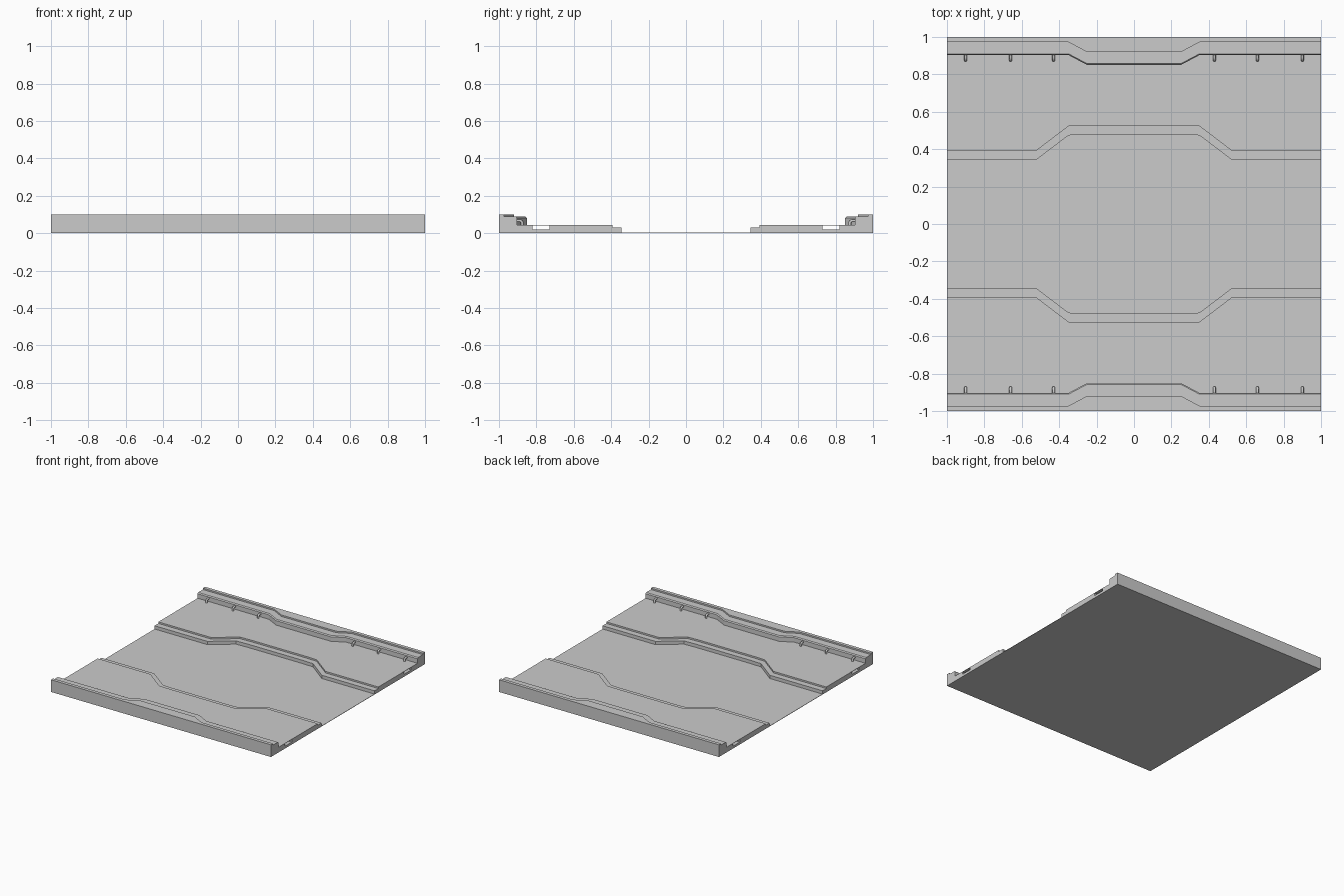
import bpy, bmesh

if "Cube" in bpy.data.objects:
    bpy.data.objects.remove(bpy.data.objects["Cube"])

# Plan offset along x: 0 outside |x| > outer, full amount inside |x| < inner
def offset(x, inner, outer, amount):
    t = (outer - abs(x)) / (outer - inner)
    return amount * max(0.0, min(1.0, t))

# Half cross-section (y, z) from the low centre floor to the outer wall
def half_section(x):
    s = offset(x, 0.345, 0.52, 0.133)
    w = offset(x, 0.25, 0.35, -0.053)
    return [(0.345 + s, 0.003), (0.345 + s, 0.03), (0.394 + s, 0.03),
            (0.394 + s, 0.043), (0.903 + w, 0.043), (0.903 + w, 0.08),
            (0.91 + w, 0.088), (0.972 + w, 0.088), (0.972 + w, 0.1),
            (1.0, 0.1), (1.0, 0.0)]

# Floor tile: stepped floor and kerb walls lofted along x
bm = bmesh.new()
rings = []
for x in (-1, -0.52, -0.345, -0.35, -0.25, 0.25, 0.35, 0.345, 0.52, 1):
    if abs(x) == 0.345:
        continue
    half = half_section(x)
    section = half + [(-y, z) for y, z in reversed(half)]
    rings.append([bm.verts.new((x, y, z)) for y, z in section])
for a, b in zip(rings, rings[1:]):
    n = len(a)
    for i in range(n):
        j = (i + 1) % n
        bm.faces.new((a[i], a[j], b[j], b[i]))
bm.faces.new(rings[0])
bm.faces.new(rings[-1])
bmesh.ops.recalc_face_normals(bm, faces=bm.faces)
mesh = bpy.data.meshes.new("floor_tile")
bm.to_mesh(mesh)
bm.free()
tile = bpy.data.objects.new("floor_tile", mesh)
bpy.context.collection.objects.link(tile)

# Service ducts running lengthwise under the raised floor
for side in (-1, 1):
    bpy.ops.mesh.primitive_cube_add(size=1, location=(0, side * 0.775, 0.0305))
    duct = bpy.context.object
    duct.name = "duct_cutter"
    duct.scale = (2.2, 0.09, 0.021)
    duct.hide_render = True
    mod = tile.modifiers.new("duct", 'BOOLEAN')
    mod.operation = 'DIFFERENCE'
    mod.solver = 'EXACT'
    mod.object = duct
    bpy.context.view_layer.update()
    bpy.context.view_layer.objects.active = tile
    bpy.ops.object.modifier_apply(modifier=mod.name)
    bpy.data.objects.remove(duct)

# Small elbow pipes from the kerb wall down into the floor
def elbow(x, side):
    curve = bpy.data.curves.new("elbow_pipe", 'CURVE')
    curve.dimensions = '3D'
    curve.bevel_depth = 0.008
    curve.bevel_resolution = 2
    path = [(0.91, 0.067), (0.889, 0.067), (0.880, 0.064),
            (0.876, 0.056), (0.876, 0.04)]
    spline = curve.splines.new('POLY')
    spline.points.add(len(path) - 1)
    for p, (y, z) in zip(spline.points, path):
        p.co = (x, side * y, z, 1)
    pipe = bpy.data.objects.new("elbow_pipe", curve)
    bpy.context.collection.objects.link(pipe)

for x in (0.43, 0.66, 0.9):
    for sx in (-1, 1):
        for sy in (-1, 1):
            elbow(sx * x, sy)
